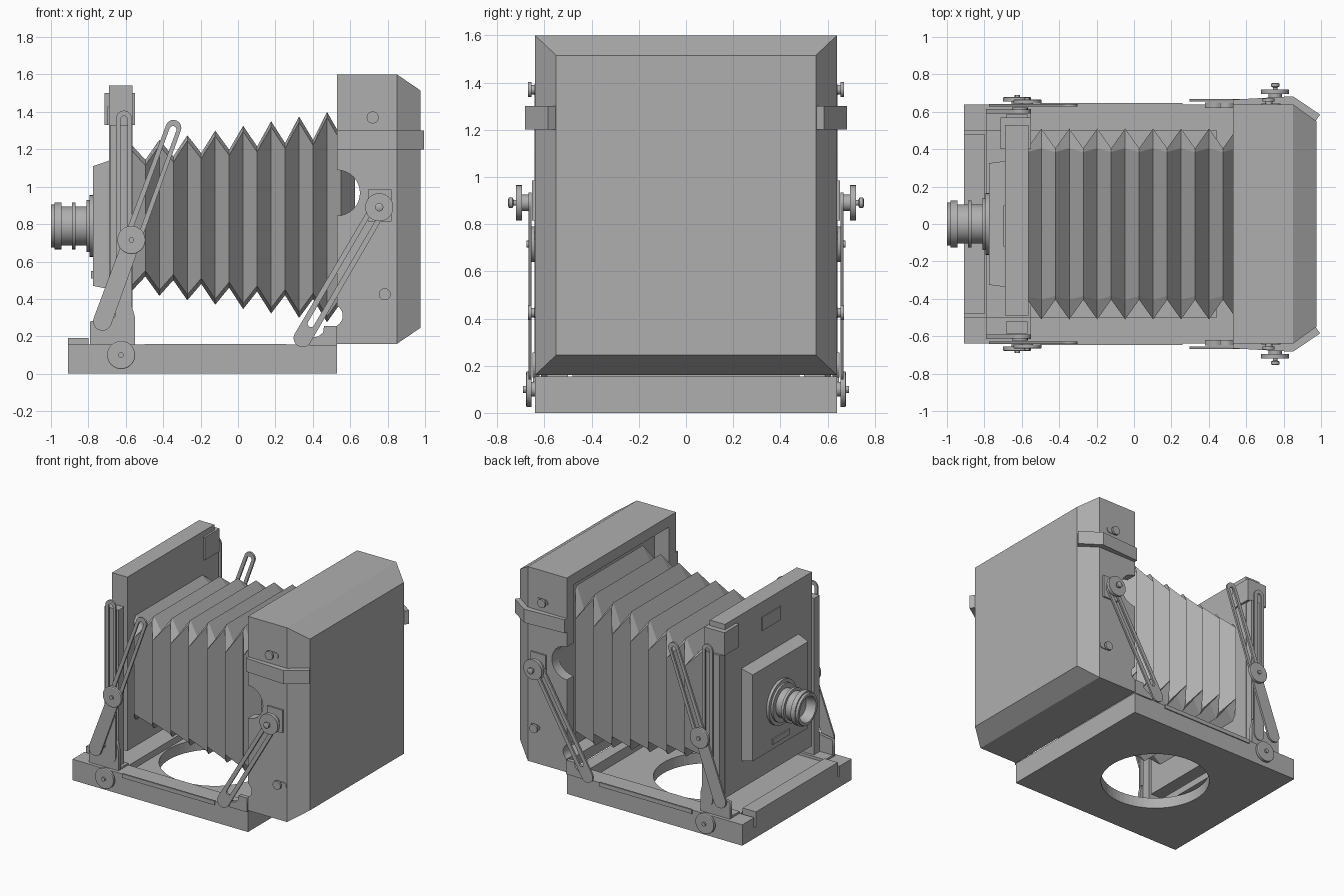
import bpy, bmesh, math
from mathutils import Matrix

if "Cube" in bpy.data.objects:
    bpy.data.objects.remove(bpy.data.objects["Cube"])

GREY = bpy.data.materials.new('dark_grey')
GREY.diffuse_color = (.43, .43, .43, 1)
GREY.use_nodes = True
GREY.node_tree.nodes["Principled BSDF"].inputs["Base Color"].default_value = GREY.diffuse_color


def mesh_object(name, bm):
    bmesh.ops.recalc_face_normals(bm, faces=bm.faces)
    me = bpy.data.meshes.new(name)
    bm.to_mesh(me)
    bm.free()
    me.materials.append(GREY)
    ob = bpy.data.objects.new(name, me)
    bpy.context.collection.objects.link(ob)
    return ob


def activate(ob):
    bpy.ops.object.select_all(action='DESELECT')
    ob.select_set(True)
    bpy.context.view_layer.objects.active = ob


def box(name, x0, x1, y0, y1, z0, z1):
    bm = bmesh.new()
    bmesh.ops.create_cube(bm, size=1)
    for v in bm.verts:
        v.co = ((x0 + x1) / 2 + v.co.x * (x1 - x0), (y0 + y1) / 2 + v.co.y * (y1 - y0),
                (z0 + z1) / 2 + v.co.z * (z1 - z0))
    return mesh_object(name, bm)


def loft(name, rings, caps=True):
    bm = bmesh.new()
    loops = [[bm.verts.new(p) for p in r] for r in rings]
    n = len(loops[0])
    for a, b in zip(loops, loops[1:]):
        for i in range(n):
            bm.faces.new((a[i], a[(i + 1) % n], b[(i + 1) % n], b[i]))
    if caps:
        bm.faces.new(loops[0])
        bm.faces.new(loops[-1])
    return mesh_object(name, bm)


def turned(name, profile, origin, axis, seg=32):
    """Revolve (distance, radius) pairs around an 'x' or +/-'y' axis."""
    rings = []
    for d, r in profile:
        ring = []
        for i in range(seg):
            t = 2 * math.pi * i / seg
            c, s = r * math.cos(t), r * math.sin(t)
            ring.append((origin[0] + (d if axis == 'x' else c),
                         origin[1] + (c if axis == 'x' else d), origin[2] + s))
        rings.append(ring)
    ob = loft(name, rings)
    activate(ob)
    bpy.ops.object.shade_smooth_by_angle(angle=math.radians(30))
    return ob


def plate(name, outlines, y0, y1):
    """Side plate: XZ outlines (later ones are holes) extruded from y0 to y1."""
    cu = bpy.data.curves.new(name, 'CURVE')
    cu.dimensions, cu.fill_mode = '2D', 'BOTH'
    cu.extrude = abs(y1 - y0) / 2
    cu.materials.append(GREY)
    for pts in outlines:
        sp = cu.splines.new('POLY')
        sp.points.add(len(pts) - 1)
        for p, (x, z) in zip(sp.points, pts):
            p.co = (x, z, 0, 1)
        sp.use_cyclic_u = True
    ob = bpy.data.objects.new(name, cu)
    bpy.context.collection.objects.link(ob)
    ob.matrix_world = Matrix.Translation((0, (y0 + y1) / 2, 0)) @ Matrix.Rotation(math.pi / 2, 4, 'X')
    activate(ob)
    bpy.ops.object.convert(target='MESH')
    return ob


def capsule(a, b, ra, rb, n=10):
    ang = math.atan2(b[1] - a[1], b[0] - a[0])
    pts = []
    for c, r, start in ((b, rb, ang - math.pi / 2), (a, ra, ang + math.pi / 2)):
        for i in range(n + 1):
            t = start + math.pi * i / n
            pts.append((c[0] + r * math.cos(t), c[1] + r * math.sin(t)))
    return pts


def cut(ob, cutters):
    for c in cutters:
        m = ob.modifiers.new('cut', 'BOOLEAN')
        m.operation, m.object, m.solver = 'DIFFERENCE', c, 'EXACT'
        c.hide_render = True
    activate(ob)
    bpy.ops.object.convert(target='MESH')
    for c in cutters:
        bpy.data.objects.remove(c)


# base tray with round opening
floor = box('base_floor', -.91, .53, -.64, .64, 0, .08)
bm = bmesh.new()
bmesh.ops.create_cone(bm, cap_ends=True, segments=64, radius1=.375, radius2=.375, depth=.4,
                      matrix=Matrix.Translation((-.19, 0, .05)))
cut(floor, [mesh_object('hole_cutter', bm)])
box('base_front_rail', -.91, -.8, -.48, .48, .08, .19)
box('base_rear_bar', .44, .53, -.5, .5, .08, .155)
box('focus_carriage', -.79, -.55, -.5, .5, .1, .15)

# rear box: chamfered back, open front, finger notches in the side walls
rings = []
for x, y, z0, z1 in ((.53, .64, .16, 1.6), (.85, .64, .16, 1.6), (.975, .55, .245, 1.515)):
    rings.append([(x, -y, z0), (x, y, z0), (x, y, z1), (x, -y, z1)])
body = loft('rear_box', rings)
cut(body, [box('cavity_cutter', .4, .65, -.56, .56, .24, 1.52),
           turned('notch_cutter', [(-.8, .122), (.8, .122)], (.53, 0, .967), 'y'),
           turned('small_notch_cutter', [(-.8, .06), (.8, .06)], (.5, 0, .31), 'y')])

# bellows: top folds alternate with side folds
rings = []
for i in range(17):
    x = -.57 + i * .0747
    top_out = i % 2 == 0
    u = (x + .57) / 1.045
    hi = (1.225 if top_out else 1.135) + u * (.175 if top_out else .125)
    lo = (.44 if top_out else .53) - u * (.165 if top_out else .14)
    side, a, e = (.405, .385, .03) if top_out else (.51, .405, .03)
    rings.append([(x, -a, hi), (x, a, hi), (x, side, hi - e), (x, side, lo + e),
                  (x, a, lo), (x, -a, lo), (x, -side, lo + e), (x, -side, hi - e)])
loft('bellows', rings)

# front standard panel
box('front_panel', -.69, -.565, -.49, .53, .25, 1.54)
box('panel_clip', -.715, -.55, .4, .57, 1.33, 1.5)
box('panel_inset', -.697, -.68, -.12, .1, 1.33, 1.43)

# lens board with slightly bevelled edge
rings = []
for x, y, z0, z1 in ((-.69, .335, .455, 1.14), (-.7, .335, .455, 1.135), (-.775, .325, .47, 1.11)):
    rings.append([(x, -y, z0), (x, y, z0), (x, y, z1), (x, -y, z1)])
loft('lens_board', rings)
box('board_latch', -.785, -.77, -.1, .1, .51, .55)

# lens barrel with bored front
turned('lens', [(-.77, .165), (-.795, .165), (-.795, .14), (-.81, .14), (-.81, .105), (-.868, .105),
                (-.868, .125), (-.888, .125), (-.888, .105), (-.945, .105), (-.945, .125), (-.98, .125),
                (-.98, .115), (-1, .115), (-1, .095), (-.93, .08), (-.915, .001)], (0, 0, .79), 'x', 40)

KNOB = [(0, .03), (.015, .03), (.015, .075), (.035, .075), (.038, .07), (.038, .02)]

for s, side in ((-1, 'near'), (1, 'far')):
    def n(t):
        return f'{side}_{t}'

    def sbox(t, x0, x1, y0, y1, z0, z1):
        box(n(t), x0, x1, min(s * y0, s * y1), max(s * y0, s * y1), z0, z1)

    def stud(t, x, z, y, prof, seg=32):
        turned(n(t), [(s * d, r) for d, r in prof], (x, s * y, z), 'y', seg)

    # base side rail and hinge bracket
    sbox('base_rail', -.91, .53, .5, .64, .08, .155)
    sbox('rail_strip', -.5, .26, .635, .648, .13, .16)
    plate(n('rear_bracket'), [[(.38, .15), (.53, .15), (.53, .255), (.46, .255), (.455, .22),
                               (.43, .2), (.38, .19)]], s * .62, s * .65)

    # front standard post, foot and slotted arms
    sbox('front_post', -.685, -.57, .52, .585, .16, 1.33)
    plate(n('front_foot'), [[(-.79, .15), (-.55, .15), (-.55, .3), (-.57, .37), (-.645, .37),
                             (-.66, .3), (-.79, .28)]], s * .59, s * .615)
    sbox('foot_flange', -.79, -.55, .5, .6, .15, .17)
    plate(n('upright_arm'), [capsule((-.61, .25), (-.61, 1.365), .042, .042),
                             capsule((-.61, .6), (-.61, 1.36), .018, .018)], s * .61, s * .622)
    plate(n('slanted_arm'), [capsule((-.725, .28), (-.345, 1.315), .05, .042),
                             capsule((-.555, .74), (-.348, 1.305), .019, .019)], s * .628, s * .642)
    stud('arm_knob', -.57, .715, .628, KNOB)
    stud('arm_knob_pin', -.57, .715, .66, [(0, .015), (.015, .015)], 12)
    stud('base_knob', -.625, .1, .64, KNOB)
    stud('base_knob_pin', -.625, .1, .675, [(0, .015), (.015, .015)], 12)

    # rear slotted arm, its plate and thumb knob
    plate(n('rear_arm'), [capsule((.345, .19), (.755, .89), .048, .045),
                          capsule((.39, .267), (.73, .848), .018, .018)], s * .655, s * .668)
    sbox('rear_arm_plate', .695, .82, .635, .652, .815, .985)
    stud('rear_knob', .755, .89, .66, [(0, .035), (.035, .035), (.035, .075), (.06, .075), (.06, .012),
                                       (.07, .012), (.075, .022), (.09, .022), (.095, .012)])

    # box pins on small oval plates
    for i, (x, z) in enumerate(((.72, 1.37), (.785, .425))):
        stud(f'box_pin_{i}', x, z, .635, [(0, .02), (.02, .02), (.02, .032), (.035, .032)], 20)
        plate(n(f'pin_plate_{i}'), [capsule((x - .015, z), (x + .04, z), .022, .022)], s * .635, s * .645)

    # strap wrapping the box corner
    outline = [(.53, .635), (.53, .665), (.85, .683), (.995, .585), (.97, .55), (.85, .638)]
    loft(n('strap'), [[(x, s * y, z) for x, y in outline] for z in (1.2, 1.3)])
